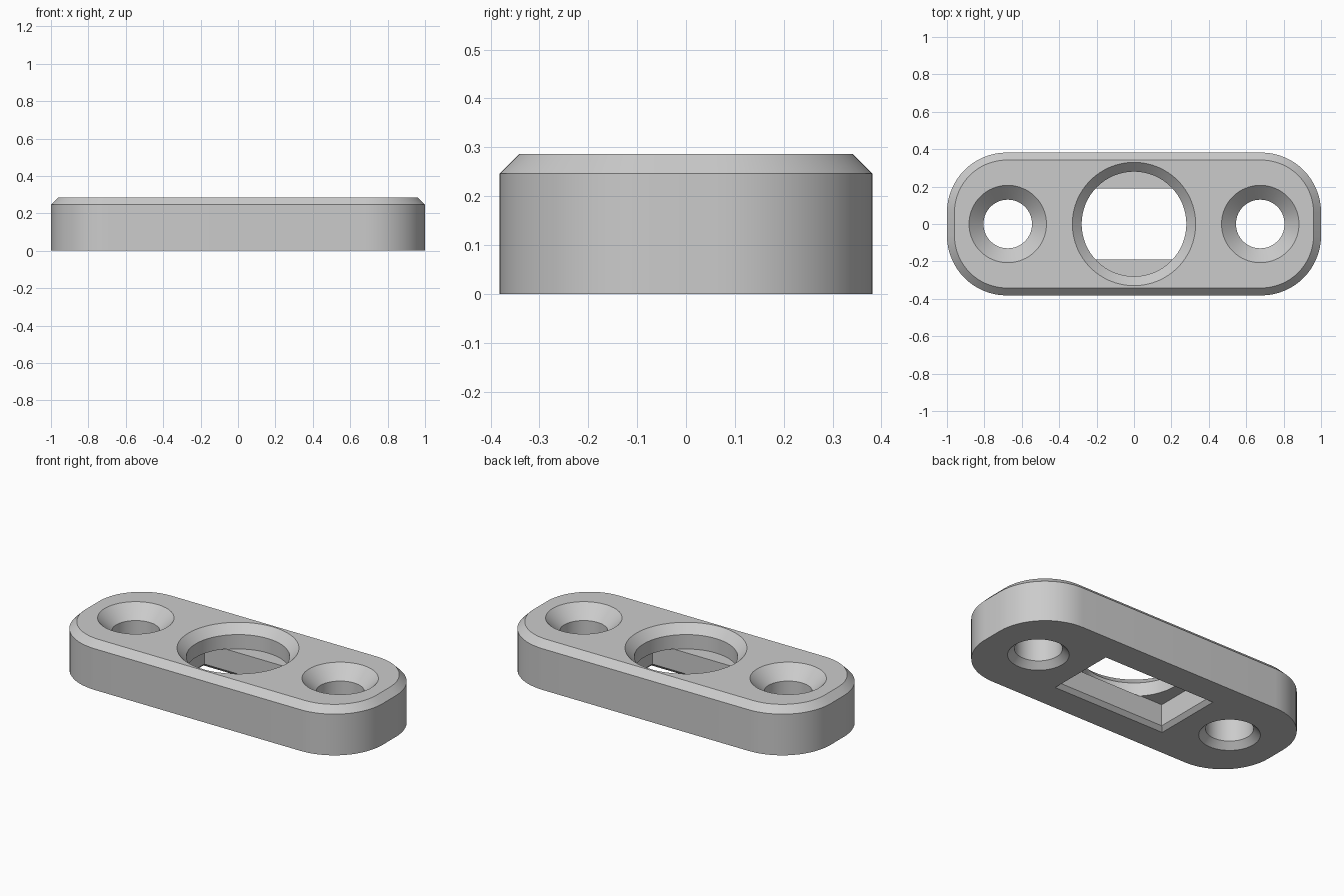
import bpy
import bmesh
from math import cos, sin, pi, radians

cube = bpy.data.objects.get("Cube")
if cube:
    bpy.data.objects.remove(cube, do_unlink=True)

HEIGHT = 0.286
CHAMFER = 0.04
EPS = 0.02

grey = bpy.data.materials.new("light_grey")
grey.use_nodes = True
colour = (0.6, 0.6, 0.6, 1)
grey.diffuse_color = colour
grey.node_tree.nodes["Principled BSDF"].inputs["Base Color"].default_value = colour


def rounded_rect(hx, hy, r, steps):
    """Counter-clockwise outline; r = 0 gives a plain rectangle."""
    if r == 0:
        return [(hx, hy), (-hx, hy), (-hx, -hy), (hx, -hy)]
    pts = []
    for q, (sx, sy) in enumerate([(1, 1), (-1, 1), (-1, -1), (1, -1)]):
        for i in range(steps + 1):
            a = (q + i / steps) * pi / 2
            pts.append((sx * (hx - r) + r * cos(a), sy * (hy - r) + r * sin(a)))
    return pts


def circle(r, x=0, n=64):
    return [(x + r * cos(2 * pi * i / n), r * sin(2 * pi * i / n)) for i in range(n)]


def loft(name, layers):
    """Closed solid through (outline, z) layers, from bottom to top."""
    bm = bmesh.new()
    rings = [[bm.verts.new((x, y, z)) for x, y in pts] for pts, z in layers]
    for low, high in zip(rings, rings[1:]):
        for i in range(len(low)):
            j = (i + 1) % len(low)
            bm.faces.new((low[i], low[j], high[j], high[i]))
    bm.faces.new(rings[0][::-1])
    bm.faces.new(rings[-1])
    mesh = bpy.data.meshes.new(name)
    bm.to_mesh(mesh)
    bm.free()
    mesh.materials.append(grey)
    obj = bpy.data.objects.new(name, mesh)
    bpy.context.collection.objects.link(obj)
    return obj


# Plate with rounded corners and a chamfered top edge
hx, hy, r = 1.0, 0.382, 0.32
outline = rounded_rect(hx, hy, r, 16)
top = rounded_rect(hx - CHAMFER, hy - CHAMFER, r - CHAMFER, 16)
plate = loft("mounting_plate", [(outline, 0), (outline, HEIGHT - CHAMFER), (top, HEIGHT)])

cutters = []

# Screw holes, countersunk on both faces
for x in (-0.675, 0.675):
    bore, wide, under = 0.13, 0.207, 0.167
    cutters.append(loft("screw_hole_cutter", [
        (circle(under + EPS, x), -EPS),
        (circle(bore, x), under - bore),
        (circle(bore, x), HEIGHT - (wide - bore)),
        (circle(wide + EPS, x), HEIGHT + EPS)]))

# Round central bore with a chamfered rim
bore, wide = 0.28, 0.33
cutters.append(loft("central_bore_cutter", [
    (circle(bore), 0.15),
    (circle(bore), HEIGHT - (wide - bore)),
    (circle(wide + EPS), HEIGHT + EPS)]))

# Rectangular pocket from below, with a small chamfer
px, py, c = 0.355, 0.19, 0.023
inner = rounded_rect(px, py, 0, 0)
flare = rounded_rect(px + c + EPS, py + c + EPS, 0, 0)
cutters.append(loft("pocket_cutter", [(flare, -EPS), (inner, c), (inner, 0.154)]))

# Cut the openings and drop the cutters
bpy.context.view_layer.objects.active = plate
for cutter in cutters:
    cutter.hide_render = True
    mod = plate.modifiers.new("cut", 'BOOLEAN')
    mod.operation = 'DIFFERENCE'
    mod.solver = 'EXACT'
    mod.object = cutter
    bpy.ops.object.modifier_apply(modifier=mod.name)
    bpy.data.objects.remove(cutter, do_unlink=True)

# Smooth curved walls, crisp chamfers
for obj in bpy.context.selected_objects:
    obj.select_set(False)
plate.select_set(True)
bpy.ops.object.shade_smooth_by_angle(angle=radians(30))
